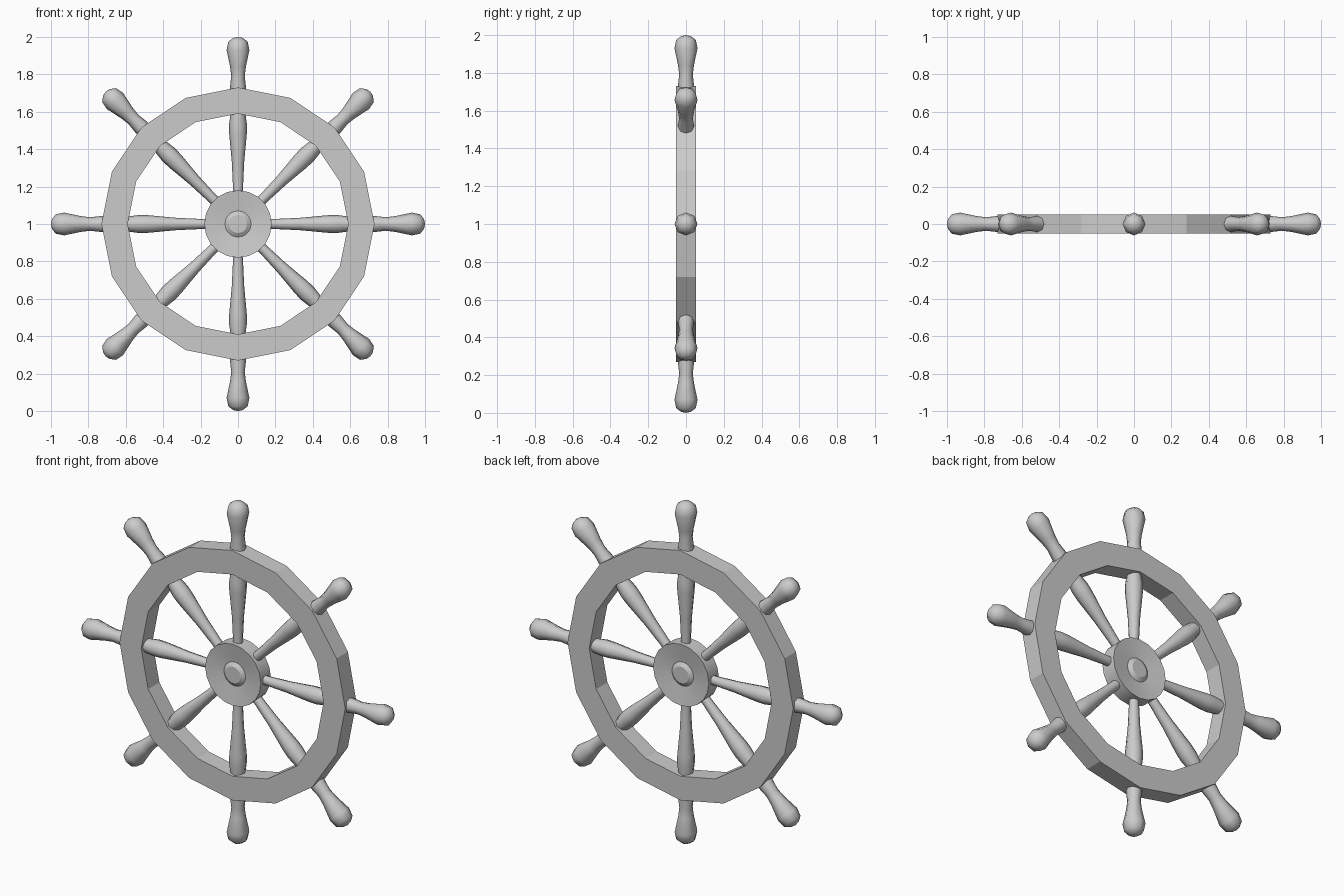
import bpy, math
from mathutils import Matrix, Vector

if "Cube" in bpy.data.objects:
    bpy.data.objects.remove(bpy.data.objects["Cube"])

CENTRE = Vector((0, 0, 1))


def lathe(name, profile, sides, matrix, closed=False, smooth=None):
    """Revolve (radius, height) points about local z, then place with matrix."""
    verts, faces, rings = [], [], []
    for r, h in profile:
        if r == 0:
            rings.append([len(verts)] * sides)
            verts.append((0, 0, h))
        else:
            rings.append([len(verts) + i for i in range(sides)])
            for i in range(sides):
                a = 2 * math.pi * i / sides
                verts.append((r * math.cos(a), r * math.sin(a), h))
    pairs = list(zip(rings, rings[1:]))
    if closed:
        pairs.append((rings[-1], rings[0]))
    for lo, hi in pairs:
        for i in range(sides):
            j = (i + 1) % sides
            faces.append(list(dict.fromkeys((lo[i], lo[j], hi[j], hi[i]))))
    mesh = bpy.data.meshes.new(name)
    mesh.from_pydata(verts, [], faces)
    mesh.transform(matrix)
    obj = bpy.data.objects.new(name, mesh)
    bpy.context.collection.objects.link(obj)
    if smooth:
        bpy.ops.object.select_all(action='DESELECT')
        obj.select_set(True)
        bpy.context.view_layer.objects.active = obj
        bpy.ops.object.shade_smooth_by_angle(angle=math.radians(smooth))
    return obj


place = Matrix.Translation(CENTRE)
facing = place @ Matrix.Rotation(math.pi / 2, 4, 'X')

# Rim: 16-sided flat band
lathe("rim", [(0.59, -0.052), (0.73, -0.052), (0.73, 0.052), (0.59, 0.052)],
      16, facing, closed=True)

# Hub: dished disc with a raised centre button on both sides
half = [(0, 0.045), (0.048, 0.045), (0.07, 0.03), (0.18, 0.046)]
hub = [(r, -h) for r, h in half] + half[::-1]
lathe("hub", hub, 20, facing, smooth=30)

# Spokes: turned shafts passing through the rim into handles
spoke = [(0, 0.1), (0.027, 0.1), (0.027, 0.2), (0.033, 0.33), (0.047, 0.48),
         (0.048, 0.53), (0.04, 0.59), (0.038, 0.66), (0.043, 0.73),
         (0.036, 0.79), (0.042, 0.84), (0.061, 0.93), (0.052, 0.975),
         (0.025, 0.995), (0, 1.0)]
for k in range(8):
    turn = Matrix.Rotation(k * math.pi / 4, 4, 'Y')
    lathe(f"spoke_{k + 1}", spoke, 8, place @ turn, smooth=50)
